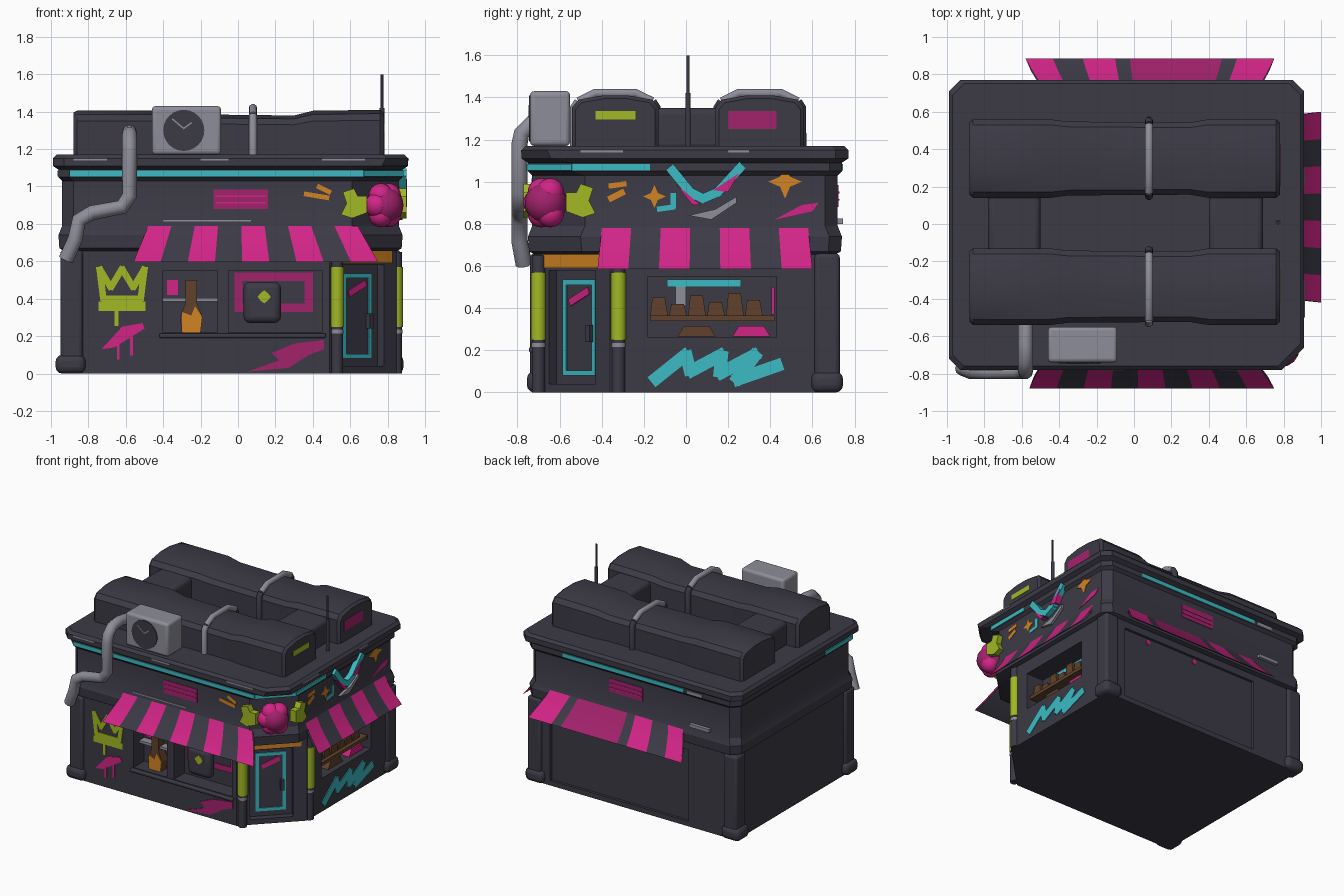
import bpy, bmesh, math
from mathutils import Vector

cube = bpy.data.objects.get("Cube")
if cube:
    bpy.data.objects.remove(cube, do_unlink=True)

def material(name, *rgb):
    m = bpy.data.materials.new(name)
    m.use_nodes = True
    m.diffuse_color = (*rgb, 1)
    m.node_tree.nodes["Principled BSDF"].inputs["Base Color"].default_value = (*rgb, 1)
    return m

DARK = material("charcoal", .045, .042, .06)
PINK = material("hot pink", .64, .018, .24)
PLUM = material("dark pink", .36, .016, .15)
CYAN = material("cyan", .045, .5, .56)
LIME = material("lime", .36, .48, .018)
ORANGE = material("orange", .65, .23, .016)
GREY = material("worn grey", .27, .27, .32)
BROWN = material("brown", .12, .055, .025)

def soften(ob, angle=40):
    bpy.ops.object.select_all(action='DESELECT')
    ob.select_set(True)
    bpy.context.view_layer.objects.active = ob
    bpy.ops.object.shade_smooth_by_angle(angle=math.radians(angle))

def build(name, verts, faces, *mats, smooth=None):
    me = bpy.data.meshes.new(name)
    me.from_pydata([tuple(v) for v in verts], [], faces)
    bm = bmesh.new()
    bm.from_mesh(me)
    bmesh.ops.recalc_face_normals(bm, faces=bm.faces)
    bm.to_mesh(me)
    bm.free()
    ob = bpy.data.objects.new(name, me)
    bpy.context.collection.objects.link(ob)
    for m in mats:
        me.materials.append(m)
    if smooth:
        soften(ob, smooth)
    return ob

def loft(name, rings, mat, smooth=None):
    n, last = len(rings[0]), len(rings)-1
    faces = [(r*n+i, r*n+(i+1) % n, (r+1)*n+(i+1) % n, (r+1)*n+i) for r in range(last) for i in range(n)]
    faces += [tuple(range(n)), tuple(range(last*n, last*n+n))]
    return build(name, [v for r in rings for v in r], faces, mat, smooth=smooth)

# Wall frames: origin, direction along the wall, outward normal
k = math.sqrt(.5)
X, Y, DIAG, OUT = Vector((1, 0, 0)), Vector((0, 1, 0)), Vector((k, k, 0)), Vector((k, -k, 0))
FRONT, BACK = (Y*-.72, X, -Y), (Y*.71, X, Y)
RIGHT, LEFT, BLOCK_END = (X*.85, Y, X), (X*-.93, Y, -X), (X*.78, Y, X)
CORNER, UPPER_CORNER = (Vector((.49, -.72, 0)), DIAG, OUT), (Vector((.67, -.75, 0)), DIAG, OUT)

def at(frame, u, z, d):
    return frame[0] + frame[1]*u + frame[2]*d + Vector((0, 0, z))

def prism(name, frame, polys, mat, d0=-.002, d1=.006):
    verts, faces = [], []
    for p in polys:
        s, n = len(verts), len(p)
        verts += [at(frame, u, z, d) for d in (d0, d1) for u, z in p]
        faces += [tuple(range(s, s+n)), tuple(range(s+n, s+2*n))]
        faces += [(s+i, s+(i+1) % n, s+n+(i+1) % n, s+n+i) for i in range(n)]
    return build(name, verts, faces, mat)

def rect(a, b, c, d):
    return [(a, c), (b, c), (b, d), (a, d)]

def frame_rects(a, b, c, d, w):
    return [rect(a, b, c, c+w), rect(a, b, d-w, d), rect(a, a+w, c+w, d-w), rect(b-w, b, c+w, d-w)]

def stroke(pts, w):
    out = []
    for a, b in zip(pts, pts[1:]):
        a, b = Vector(a), Vector(b)
        t = (b-a).normalized()*w/2
        s = Vector((-t.y, t.x))
        out.append([a-t*.6-s, b+t*.6-s, b+t*.6+s, a-t*.6+s])
    return out

def radial(u, z, r, n=8, inner=.42):
    return [(u+math.sin(i*math.tau/n)*r*(inner if i % 2 else 1),
             z+math.cos(i*math.tau/n)*r*(inner if i % 2 else 1)) for i in range(n)]

def box(name, x0, x1, y0, y1, z0, z1, mat, width=.02):
    ob = prism(name, (Vector(), X, Y), [rect(x0, x1, z0, z1)], mat, y0, y1)
    b = ob.modifiers.new("bevel", 'BEVEL')
    b.width, b.segments, b.limit_method = width, 3, 'ANGLE'
    soften(ob)

def tube(name, pts, r, mat):
    cu = bpy.data.curves.new(name, 'CURVE')
    cu.dimensions, cu.bevel_depth, cu.bevel_resolution, cu.use_fill_caps = '3D', r, 3, True
    cu.splines.new('POLY').points.add(len(pts)-1)
    for p, q in zip(cu.splines[0].points, pts):
        p.co = (*q, 1)
    cu.materials.append(mat)
    bpy.context.collection.objects.link(bpy.data.objects.new(name, cu))

def outline(z, off, c, s=.06):
    x0, x1, y0, y1 = -.93-off, .85+off, -.72-off, .71+off
    return [(x0+s, y0, z), (x1-c, y0, z), (x1, y0+c, z), (x1, y1-s, z),
            (x1-s, y1, z), (x0+s, y1, z), (x0, y1-s, z), (x0, y0+s, z)]

# Ground floor with recessed windows, door and back panel
lower = loft("lower_walls", [outline(0, 0, .36), outline(.67, 0, .36)], DARK)
for fr, hole, depth in [(FRONT, rect(-.4, -.11, .22, .55), .13), (FRONT, rect(-.05, .45, .22, .55), .13),
                        (RIGHT, rect(-.18, .43, .26, .55), .15), (CORNER, rect(.1, .41, .04, .58), .05),
                        (BACK, rect(-.52, .68, .04, .6), .02)]:
    cutter = prism("cutter", fr, [hole], DARK, -depth, .1)
    cutter.hide_render = True
    mod = lower.modifiers.new("cut", 'BOOLEAN')
    mod.operation, mod.object, mod.solver = 'DIFFERENCE', cutter, 'EXACT'
    bpy.context.view_layer.objects.active = lower
    bpy.ops.object.modifier_apply(modifier=mod.name)
    bpy.data.objects.remove(cutter, do_unlink=True)

# Upper floor overhanging the entrance, with cornice and roof
profile = [(.655, .0, .25), (.67, .025, .25), (.74, .03, .25), (.79, .01, .25), (1.03, .01, .25),
           (1.05, .03, .21), (1.09, .03, .21), (1.11, .06, .14), (1.15, .06, .12), (1.17, .04, .12)]
loft("upper_walls", [outline(*p) for p in profile], DARK, smooth=25)
for x, y in [(-.89, -.68), (-.89, .67), (.81, .67)]:
    box("corner_post", x-.06, x+.06, y-.06, y+.06, 0, .66, DARK)
    box("corner_foot", x-.085, x+.075, y-.075, y+.075, 0, .1, DARK, .035)

# Roof blocks, lower in the middle, with straps and two connectors
for name, y0, y1, leg in [("front", -.54, -.13, GREY), ("back", .14, .56, DARK)]:
    rings, mid = [], (y0+y1)/2
    for x, h, g in [(-.88, .96, .02), (-.86, 1, 0), (-.45, 1, 0), (-.35, .93, .015), (.3, .9, .02),
                    (.4, 1, 0), (.76, 1.02, 0), (.78, .96, .02)]:
        sect = [(y0, 0), (y0, .2), (y0+.03, .235), (y0+.15, .255)]
        sect += [(2*mid-y, z) for y, z in reversed(sect)]
        rings.append([(x, mid+(y-mid)*(1-g*4), 1.15+z*h) for y, z in sect])
    loft(name + "_roof_block", rings, DARK, smooth=35)
    a, b = y0+.01, y1-.01
    top = [(.08, a+.02, 1.38), (.08, a+.1, 1.42), (.08, b-.1, 1.42), (.08, b-.02, 1.38)]
    tube("roof_strap", top, .022, GREY)
    tube("strap_front_leg", [(.08, a, 1.16), (.08, a, 1.35), top[0]], .022, leg)
    tube("strap_back_leg", [(.08, b, 1.16), (.08, b, 1.35), top[-1]], .022, DARK)
for x0, x1 in [(-.78, -.5), (.4, .69)]:
    box("roof_connector", x0, x1, -.18, .18, 1.15, 1.35, DARK, .03)

# Antenna, drain pipe and cooling unit
tube("antenna", [(.77, .01, 1.15), (.77, .01, 1.42)], .013, DARK)
tube("antenna_tip", [(.77, .01, 1.42), (.77, .01, 1.6)], .007, DARK)
tube("drain_pipe", [(-.58, -.53, 1.27), (-.58, -.65, 1.29), (-.58, -.73, 1.28), (-.58, -.78, 1.23),
                    (-.58, -.79, 1.18), (-.58, -.79, .95), (-.62, -.79, .89), (-.78, -.79, .86),
                    (-.85, -.79, .82), (-.87, -.79, .72), (-.92, -.77, .61)], .04, GREY)
box("cooling_unit", -.46, -.09, -.74, -.55, 1.17, 1.43, GREY, .02)
prism("fan_opening", FRONT, [radial(-.29, 1.3, .11, 24, 1)], DARK, .018, .026)
prism("fan_glint", FRONT, stroke([(-.35, 1.36), (-.29, 1.31), (-.25, 1.34)], .008), GREY, .025, .028)

# Striped awnings with dark lining; edges are fractions along the length
def awning(name, frame, top, low, edges, z0, z1, reach):
    verts, faces, n = [], [], len(edges)*4
    for gap in (0, .012):
        for f in edges:
            for s in (0, .35, .7, 1):
                u = (top[0]+(top[1]-top[0])*f)*(1-s) + (low[0]+(low[1]-low[0])*f)*s
                g = gap*(s < 1)
                verts.append(at(frame, u, z0+(z1-z0)*s-g, .015+reach*(s*.75+s*s*.25)-g))
    for o in (0, n):
        faces += [(o+i*4+j, o+i*4+j+1, o+i*4+j+5, o+i*4+j+4) for i in range(len(edges)-1) for j in range(3)]
    ob = build(name, verts, faces, PINK, DARK, PLUM)
    for p in ob.data.polygons:
        i = p.index//3
        wide = i+1 < len(edges) and edges[i+1]-edges[i] > .3
        p.material_index = 1 if i % 2 or i >= len(edges)-1 else 2 if wide else 0
    soften(ob)

awning("front_awning", FRONT, (-.48, .64), (-.56, .75), [i/9 for i in range(10)], .79, .595, .145)
awning("side_awning", RIGHT, (-.4, .58), (-.42, .6), [i/7 for i in range(8)], .78, .585, .135)
awning("back_awning", BACK, (-.48, .66), (-.58, .75), [0, .11, .23, .36, .42, .79, .85, 1], .77, .58, .16)

# Door, lamps and entrance trim
prism("door_trim", CORNER, frame_rects(.145, .365, .08, .535, .024), CYAN, -.052, -.043)
prism("door_slash", CORNER, stroke([(.2, .43), (.31, .48)], .035), PINK, -.052, -.043)
prism("door_handle", CORNER, [rect(.325, .35, .24, .32)], DARK, -.06, -.02)
prism("lintel_glow", CORNER, [rect(.06, .47, .59, .655)], ORANGE, -.002, .007)
for x, y in [(.53, -.7), (.845, -.32)]:
    for name, z0, z1, r, m in [("entrance_post", 0, .65, .032, DARK), ("post_ring", .215, .235, .035, GREY),
                               ("lamp_tube", .25, .57, .037, LIME)]:
        tube(name, [(x, y, z0), (x, y, z1)], r, m)

# Front window displays
box("front_sill", -.42, .47, -.745, -.7, .19, .215, DARK, .008)
prism("shop_counter", FRONT, [rect(-.4, -.11, .385, .405)], GREY, -.13, -.07)
vase = [(-.3, .22), (-.2, .22), (-.19, .3), (-.22, .38), (-.22, .5), (-.28, .5), (-.28, .38), (-.31, .3)]
prism("display_vase", FRONT, [vase], BROWN, -.12, -.05)
prism("vase_paint", FRONT, [vase[:3] + [(-.23, .36), (-.25, .31), (-.3, .33)]], ORANGE, -.052, -.043)
prism("display_blot", FRONT, [rect(-.38, -.32, .42, .5)], PINK, -.13, -.122)
prism("screen_frame", FRONT, frame_rects(-.02, .4, .33, .54, .045), PLUM, -.13, -.122)
box("display_figure", .03, .23, -.68, -.6, .27, .49, DARK, .035)
prism("figure_eye", FRONT, [radial(.14, .41, .035, 8, .8)], LIME, -.042, -.033)

# Side window displays
prism("cake_shelf", RIGHT, [rect(-.17, .42, .34, .365)], BROWN, -.15, -.02)
cakes = zip((-.13, -.04, .05, .14, .23, .32), (.45, .42, .46, .43, .47, .44))
prism("cakes", RIGHT, [[(u-.04, .36), (u+.045, .36), (u+.03, h), (u-.03, h)] for u, h in cakes], BROWN, -.12, -.05)
prism("window_light", RIGHT, [rect(-.09, .26, .5, .535)], CYAN, -.15, -.142)
prism("icing", RIGHT, [rect(-.05, 0, .41, .5)], GREY, -.15, -.142)
prism("window_edge", RIGHT, [rect(.405, .42, .37, .5)], PINK, -.15, -.142)
for name, u, m in [("lower_cake", .05, BROWN), ("lower_pink_cake", .31, PINK)]:
    prism(name, RIGHT, [[(u-.09, .265), (u+.09, .265), (u+.06, .315), (u-.06, .315)]], m, -.12, -.04)

# Street paint on the ground floor
crown = [(-.74, .56), (-.72, .4), (-.52, .4), (-.5, .56), (-.56, .46), (-.62, .56), (-.68, .46), (-.74, .56)]
prism("crown_paint", FRONT, stroke(crown, .035) + stroke([(-.73, .36), (-.51, .36)], .05)
      + stroke([(-.65, .26), (-.65, .34)], .02), LIME)
prism("pink_drips", FRONT, [[(-.73, .13), (-.66, .14), (-.5, .24), (-.51, .27), (-.62, .25)]]
      + stroke([(-.64, .08), (-.64, .17)], .015) + stroke([(-.57, .1), (-.57, .2)], .015), PINK)
prism("pink_slash", FRONT, [[(.05, .01), (.27, .03), (.38, .1), (.46, .13), (.46, .18), (.3, .16),
                             (.18, .11), (.22, .07)]], PLUM)
zigzag = [(-.15, .06), (0, .18), (.02, .1), (.17, .18), (.16, .09), (.33, .18), (.24, .06), (.44, .13)]
prism("zigzag_paint", RIGHT, stroke(zigzag, .06), CYAN)
prism("back_spots", BACK, [radial(u, .57, .02, 8, .9) for u in (.45, .02)], PINK, -.022, -.013)

# Neon bands and worn edges along the cornice
for fr, a, b, d in [(FRONT, -.9, .67, .03), (UPPER_CORNER, 0, .297, 0), (RIGHT, -.54, -.17, .03),
                    (BACK, -.5, .55, .03), (LEFT, -.69, -.35, .03)]:
    prism("neon_band", fr, [rect(a, b, 1.054, 1.085)], CYAN, d-.002, d+.006)
for fr, spans in [(FRONT, [(-.88, -.7), (-.2, -.05), (.45, .68)]), (RIGHT, [(-.5, -.3), (.2, .3)])]:
    prism("cornice_wear", fr, [rect(a, b, 1.138, 1.15) for a, b in spans], GREY, .055, .063)
prism("ledge_wear", FRONT, [rect(-.4, .07, .812, .822)], GREY, .005, .015)
prism("back_wear", BACK, [rect(-.72, -.55, .8, .825), rect(-.66, -.53, 1.055, 1.08)], GREY, .005, .036)

# Upper wall signs and paint
for fr in (FRONT, BACK):
    prism("pink_panel", fr, [rect(-.13, .16, .88, .985)], PLUM, .005, .014)
    prism("panel_lines", fr, [rect(-.12, .15, z, z+.008) for z in (.91, .945)], PINK, .012, .018)
UPPER_PAINT = .005, .014
prism("front_dashes", FRONT, stroke([(.36, .96), (.48, .94)], .025) + stroke([(.43, 1), (.49, .97)], .025),
      ORANGE, *UPPER_PAINT)
prism("side_stars", RIGHT, [radial(.47, 1, .08), radial(-.15, .93, .055)]
      + stroke([(-.36, .98), (-.29, .99)], .025) + stroke([(-.36, .92), (-.3, .95)], .03), ORANGE, *UPPER_PAINT)
prism("side_squiggle", RIGHT, stroke([(-.13, .87), (-.06, .88), (-.06, .94)], .025), CYAN, *UPPER_PAINT)
prism("side_blot", RIGHT, [[(.42, .82), (.6, .86), (.63, .9), (.55, .89)]], PINK, *UPPER_PAINT)
prism("wing_wear", RIGHT, [[(.01, .84), (.12, .82), (.24, .9), (.24, .93), (.14, .87)]], GREY, .005, .03)
prism("wings", RIGHT, stroke([(-.07, 1.06), (.02, .95), (.08, .92), (.15, .95), (.26, 1.07)], .045), CYAN, 0, .05)
prism("wing_shade", RIGHT, [[(-.05, .99), (.07, .89), (.03, .89)], [(.13, .96), (.25, 1.04), (.2, .95)]],
      PINK, .0, .054)
prism("block_end_lime", BLOCK_END, [rect(-.43, -.24, 1.295, 1.335)], LIME, -.006, .003)
prism("block_end_pink", BLOCK_END, [rect(.2, .43, 1.25, 1.335)], PLUM, -.006, .003)

# Flower and leaves on the corner
for i in range(6):
    a = i*math.tau/6
    off = Vector((k*math.cos(a), k*math.cos(a), math.sin(a)))*.06 if i else Vector()
    bpy.ops.mesh.primitive_uv_sphere_add(segments=16, ring_count=10, radius=.065 if i else .1,
                                         location=Vector((.785, -.665, .9)) + off)
    petal = bpy.context.object
    petal.name = "flower_petal" if i else "flower_heart"
    petal.data.materials.append(PINK if i else PLUM)
    soften(petal, 60)
leaf = [(.55, .85), (.58, .91), (.56, .97), (.62, .99), (.64, .95), (.69, .95), (.69, .86), (.61, .83)]
prism("front_leaf", FRONT, [leaf], LIME, 0, .05)
prism("side_leaf", RIGHT, [[(.12-u, z) for u, z in leaf]], LIME, 0, .05)
